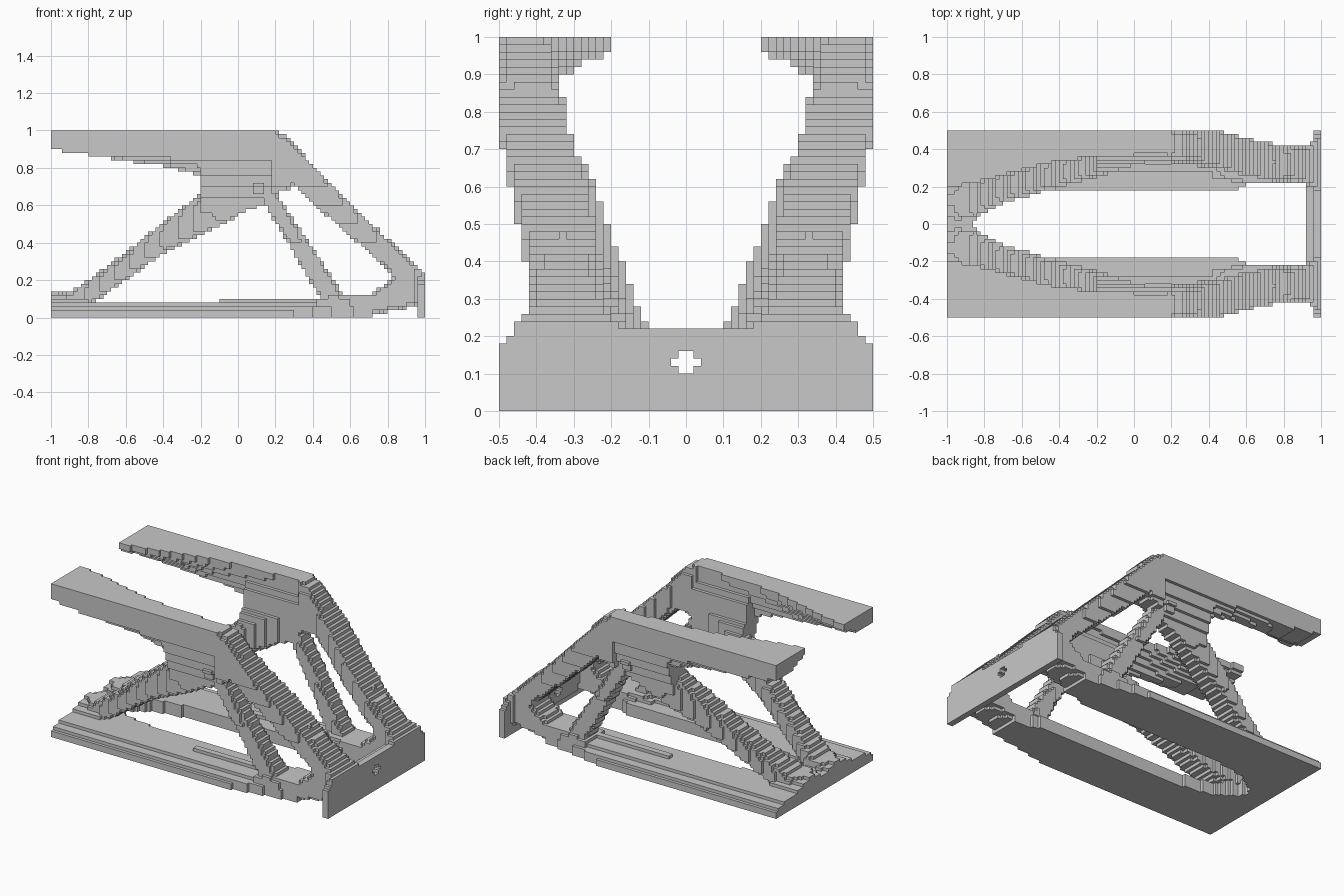
import bpy

cube = bpy.data.objects.get("Cube")
if cube:
    bpy.data.objects.remove(cube)

CELL = 0.02
NX, NY, NZ = 100, 50, 50

grey = bpy.data.materials.new("plain_grey")
grey.use_nodes = True
grey.diffuse_color = (0.58, 0.58, 0.58, 1)
grey.node_tree.nodes["Principled BSDF"].inputs["Base Color"].default_value = grey.diffuse_color


def curve(*points):
    """Piecewise linear function through (position, value) points."""
    def f(t):
        if t <= points[0][0]:
            return points[0][1]
        for (a, va), (b, vb) in zip(points, points[1:]):
            if t <= b:
                return va + (vb - va) * (t - a) / (b - a)
        return points[-1][1]
    return f


# Widest reach of the structure at each height
side_limit = curve((.3, .42), (.4, .43), (.5, .45), (.6, .47), (.7, .49), (.74, .5))


def beam(start, end, low, high, inner, outer, power):
    """Member running along x with a rounded-box cross-section."""
    def inside(x, y, z):
        if not start <= x <= end:
            return False
        if z > .26 and y > side_limit(z):
            return False
        lo, hi, i, o = low(x), high(x), inner(x), outer(x)
        if hi <= lo or o <= i:
            return False
        u = abs(2 * (z - lo) / (hi - lo) - 1)
        v = abs(2 * (y - i) / (o - i) - 1)
        return u <= 1 and v <= 1 and u ** power + v ** power <= 1
    return inside


# Top rails: flat on top, underside rising to both edges
rail_inner = curve((-1, .2), (-.85, .22), (-.6, .29), (-.4, .34), (-.2, .36), (.2, .38))
rail_low = curve((-1, .9), (-.8, .87), (-.55, .83), (-.4, .81), (-.25, .77), (-.18, .74), (.2, .74))


def top_rail(x, y, z):
    if x > .2 or y < rail_inner(x):
        return False
    low, edge = rail_low(x), rail_inner(x)
    lean_in = max(0, 1 - (y - edge) / (.5 * (.5 - edge)))
    lean_out = max(0, (y - .44) / .06)
    return z > low + max((.96 - low) * lean_in, (.86 - low) * lean_out)


# Base frame: two long bars meeting at the closed end
base_inner = curve((-.86, 0), (-.84, .05), (-.72, .13), (-.6, .16), (-.45, .18), (.55, .18), (.62, .22))
base_outer = curve((.25, .5), (.55, .44), (.7, .42))
base_top = curve((.4, .08), (.45, .06), (.5, .04))


def base_frame(x, y, z):
    if x > .72 or not base_inner(x) <= y <= base_outer(x):
        return False
    ridge = -.1 < x < .46 and .27 < y < .33
    return z < (.1 if ridge else base_top(y))


# Raised hump where the rear braces meet the base
hump_top = curve((0, .09), (.06, .12), (.14, .14), (.2, .12), (.3, .08), (.5, .04))


def base_hump(x, y, z):
    return x < -.8 and y >= base_inner(x) and z < hump_top(y)


# Gusset plates below the rails, leaning outward toward the front
web_low = curve((-.2, .47), (0, .55), (.12, .6), (.19, .62), (.22, .7), (.3, .72))
web_inner = curve((.5, .22), (.6, .26), (.7, .3), (.76, .34), (.84, .34), (.92, .38))
web_front = curve((-.2, .25), (0, .32), (.2, .35))
web_outer = curve((.5, .39), (.6, .42), (.7, .45), (.8, .48), (.88, .5))


def gusset(x, y, z):
    boss = .02 if abs(x - .12) < .03 and abs(z - .69) < .03 else 0
    return (-.19 < x < .3 and web_low(x) < z < .92 and
            max(web_inner(z), web_front(x)) < y < web_outer(z) + boss)


# End plate with a small cross-shaped hole
def end_plate(x, y, z):
    cross = (y < .02 and .1 < z < .16) or (y < .04 and .12 < z < .14)
    top = curve((.45, .22), (.49, .18))(y)
    thick = .08 if y < .2 and .06 < z < .2 else .04
    return x > 1 - thick and z < top and not cross


# Long rounded braces
rear_brace = beam(
    -.96, 0,
    curve((-.96, 0), (-.8, .06), (-.6, .2), (-.4, .34), (0, .54)),
    curve((-.96, .13), (-.88, .15), (-.8, .2), (-.6, .35), (-.4, .51), (-.2, .66), (0, .74)),
    curve((-.96, .02), (-.85, .04), (-.7, .11), (-.5, .17), (-.2, .25), (0, .32)),
    curve((-.96, .22), (-.7, .28), (-.5, .33), (-.2, .4), (0, .43)), 4)
front_brace = beam(
    .18, 1,
    curve((.2, .66), (.3, .7), (.82, .24), (.86, .08), (.94, .06)),
    curve((.2, 1), (.26, .97), (.36, .86), (.6, .62), (.8, .42), (1, .24)),
    curve((.2, .35), (.4, .32), (.6, .26), (.75, .23), (.9, .22), (1, .17)),
    curve((.44, .5), (.6, .46), (.8, .42), (.92, .42), (1, .47)), 5)
middle_brace = beam(
    .12, .58,
    curve((.12, .65), (.44, .1), (.5, .03)),
    curve((.12, .77), (.2, .67), (.56, .13), (.6, .08)),
    curve((.12, .34), (.55, .28)), curve((.12, .45), (.55, .41)), 4)
front_foot = beam(
    .42, .98,
    curve((.68, 0), (.74, .02), (.85, .04), (.94, .06)),
    curve((.42, .1), (.5, .13), (.72, .13), (.84, .22), (1, .24)),
    curve((.42, .24), (.62, .22), (.9, .22), (.98, .19)),
    curve((.42, .45), (.7, .42), (.92, .42), (.98, .46)), 4)

parts = {"top_rails": top_rail, "base_frame": base_frame, "base_hump": base_hump,
         "gussets": gusset, "end_plate": end_plate, "front_braces": front_brace,
         "rear_braces": rear_brace, "middle_braces": middle_brace, "front_feet": front_foot}

# Give every cell to the first part that contains it; sides mirror about y = 0
owner = {}
for i in range(NX):
    for j in range(NY // 2):
        for k in range(NZ):
            p = (-1 + (i + .5) * CELL, (j + .5) * CELL, (k + .5) * CELL)
            name = next((n for n, f in parts.items() if f(*p)), None)
            if name:
                owner[i, NY // 2 + j, k] = name
                owner[i, NY // 2 - 1 - j, k] = name

# Build only the exposed cell faces of each part
for name in parts:
    index, verts, faces = {}, [], []
    for cell in (c for c, n in owner.items() if n == name):
        for axis in range(3):
            for side in (0, 1):
                other = list(cell)
                other[axis] += 2 * side - 1
                if tuple(other) in owner:
                    continue
                a, b = (axis + 1) % 3, (axis + 2) % 3
                face = []
                for da, db in ((0, 0), (1, 0), (1, 1), (0, 1)):
                    v = list(cell)
                    v[axis] += side
                    v[a] += da
                    v[b] += db
                    v = tuple(v)
                    if v not in index:
                        index[v] = len(verts)
                        verts.append((v[0] * CELL - 1, v[1] * CELL - .5, v[2] * CELL))
                    face.append(index[v])
                faces.append(face if side else face[::-1])
    mesh = bpy.data.meshes.new(name)
    mesh.from_pydata(verts, [], faces)
    mesh.materials.append(grey)
    mesh.update()
    bpy.context.collection.objects.link(bpy.data.objects.new(name, mesh))
